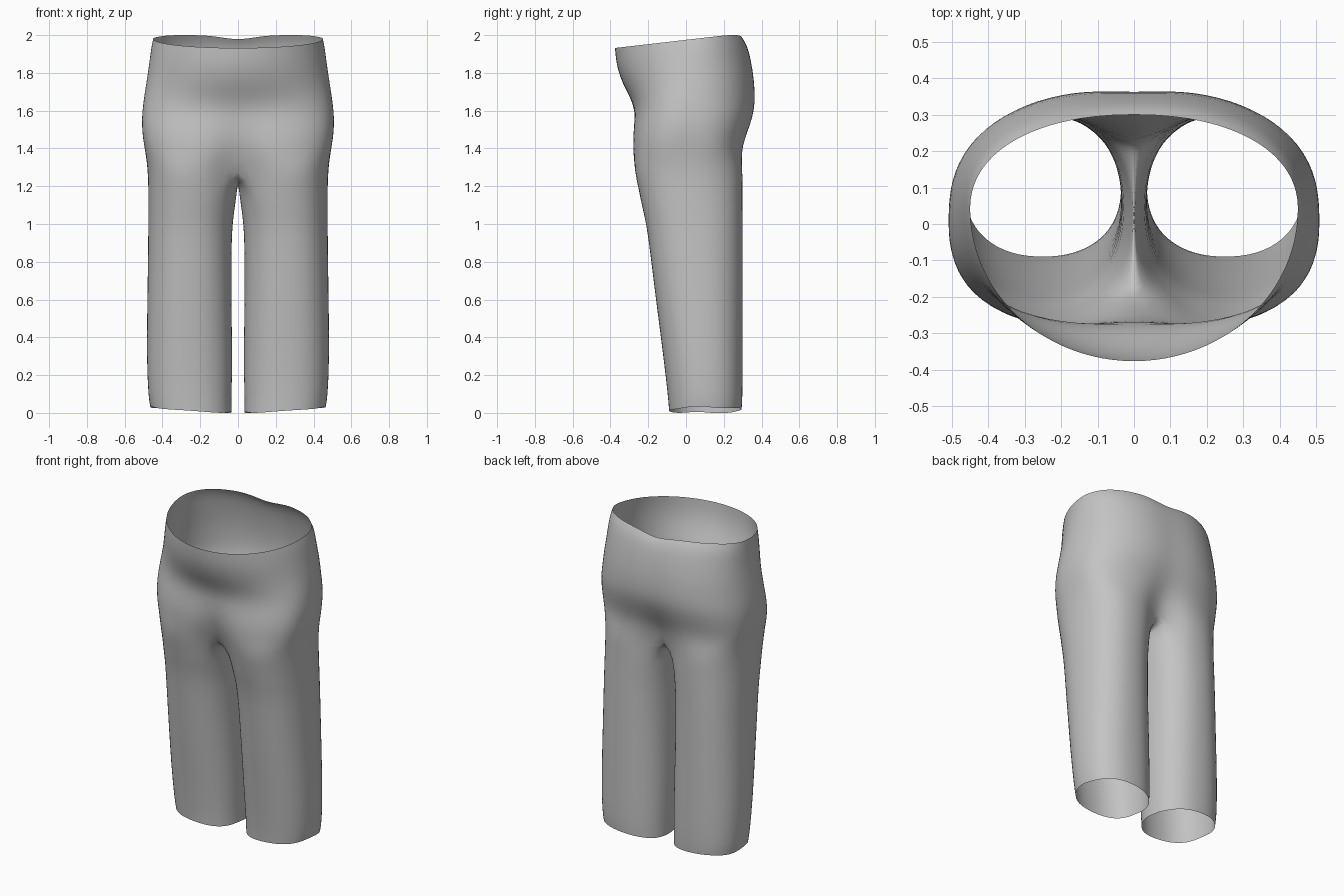
import bpy
import bmesh
from math import sin, cos, radians, exp

cube = bpy.data.objects.get("Cube")
if cube:
    bpy.data.objects.remove(cube, do_unlink=True)

OUTER, INNER = 25, 9   # points around the outside and the inner thigh

# Leg sections: height, inner x, outer x, front y, back y
LEGS = [(0.01, .035, .465, -.09, .295), (0.08, .034, .475, -.095, .30),
        (0.3, .03, .485, -.12, .30), (0.6, .035, .48, -.16, .30),
        (0.85, .035, .477, -.19, .30), (1.0, .03, .475, -.21, .30),
        (1.1, .015, .475, -.235, .30), (1.18, .005, .475, -.25, .30)]

# Hip sections: height, half width, centre y, front y, back y,
# front and back squareness, front and back centre dents, tilt
HIPS = [(1.38, .49, .01, -.29, .305, 3.0, 3.0, .05, .05, 0),
        (1.45, .503, .01, -.29, .32, 2.9, 2.8, .03, .025, 0),
        (1.53, .51, .01, -.282, .35, 2.7, 2.6, .015, .015, 0),
        (1.6, .506, .01, -.275, .368, 2.5, 2.5, .005, .01, 0),
        (1.67, .498, .01, -.295, .373, 2.2, 2.4, 0, .01, 0),
        (1.75, .485, .02, -.335, .368, 2.0, 2.4, 0, .008, .03),
        (1.85, .47, .03, -.365, .35, 2.0, 2.3, 0, .005, .07),
        (1.93, .46, .04, -.374, .325, 2.0, 2.3, 0, 0, .1),
        (1.975, .45, .04, -.377, .30, 2.0, 2.2, 0, 0, .115)]


def squircle(angle, n):
    """Point on a unit rounded square."""
    c, s = cos(angle), sin(angle)
    r = (abs(c) ** n + abs(s) ** n) ** (-1 / n)
    return c * r, s * r


def leg_angles():
    outer = [radians(-135 + 270 * i / (OUTER - 1)) for i in range(OUTER)]
    inner = [radians(135 + 90 * i / (INNER + 1)) for i in range(1, INNER + 1)]
    return outer + inner


def leg_ring(z, x0, x1, y0, y1):
    points = []
    for a in leg_angles():
        u, v = squircle(a, 2.3)
        points.append(((x0 + x1) / 2 + u * (x1 - x0) / 2,
                       (y0 + y1) / 2 + v * (y1 - y0) / 2, z))
    return points


def crotch_ring():
    """Leg section whose inner arc lies on the centre plane and sags."""
    points = []
    for i, (x, y, z) in enumerate(leg_ring(1.29, 0, .478, -.275, .30)):
        if i == 0 or i >= OUTER - 1:
            x = 0
            z = 1.21 + .08 * min(1, abs((y - .0125) / .21)) ** 2
        points.append((x, y, z))
    return points


def hip_ring(z, w, cy, front, back, nf, nb, dent_f, dent_b, tilt):
    points = []
    for i in range(OUTER):
        u, v = squircle(radians(-90 + 180 * i / (OUTER - 1)), nf if i < OUTER // 2 else nb)
        x = 0 if i in (0, OUTER - 1) else w * u
        dent = exp(-(x / .11) ** 2)
        if v < 0:
            y = cy + v * (cy - front) + dent_f * dent
        else:
            y = cy + v * (back - cy) - dent_b * dent
        height = min(z + tilt * y, 2.0)
        if v > 0:
            height -= tilt * .2 * dent
        points.append((x, y, height))
    return points


def bridge(bm, low, high, closed):
    count = len(low) if closed else OUTER - 1
    for i in range(count):
        j = (i + 1) % len(low)
        bm.faces.new((low[i], low[j], high[j], high[i])).smooth = True


# Half of the trousers: closed leg tube, then open half hip sections
bm = bmesh.new()
rings = [leg_ring(*row) for row in LEGS] + [crotch_ring()]
# uneven hem, higher on the outside
rings[0] = [(x, y, max(0, .03 * (x - .03) / .43 + .005 * sin(25 * y)))
            for x, y, z in rings[0]]
legs = [[bm.verts.new(p) for p in ring] for ring in rings]
hips = [[bm.verts.new(p) for p in hip_ring(*row)] for row in HIPS]
for low, high in zip(legs, legs[1:]):
    bridge(bm, low, high, True)
for low, high in zip([legs[-1]] + hips, hips):
    bridge(bm, low, high, False)

mesh = bpy.data.meshes.new("trousers")
bm.to_mesh(mesh)
bm.free()
trousers = bpy.data.objects.new("trousers", mesh)
bpy.context.collection.objects.link(trousers)

mirror = trousers.modifiers.new("other_leg", 'MIRROR')
mirror.use_clip = True
smooth = trousers.modifiers.new("smooth_cloth", 'SUBSURF')
smooth.levels = smooth.render_levels = 1

# Plain grey cloth
grey = bpy.data.materials.new("grey_cloth")
grey.use_nodes = True
colour = (.55, .55, .55, 1)
grey.diffuse_color = colour
grey.node_tree.nodes["Principled BSDF"].inputs["Base Color"].default_value = colour
mesh.materials.append(grey)
